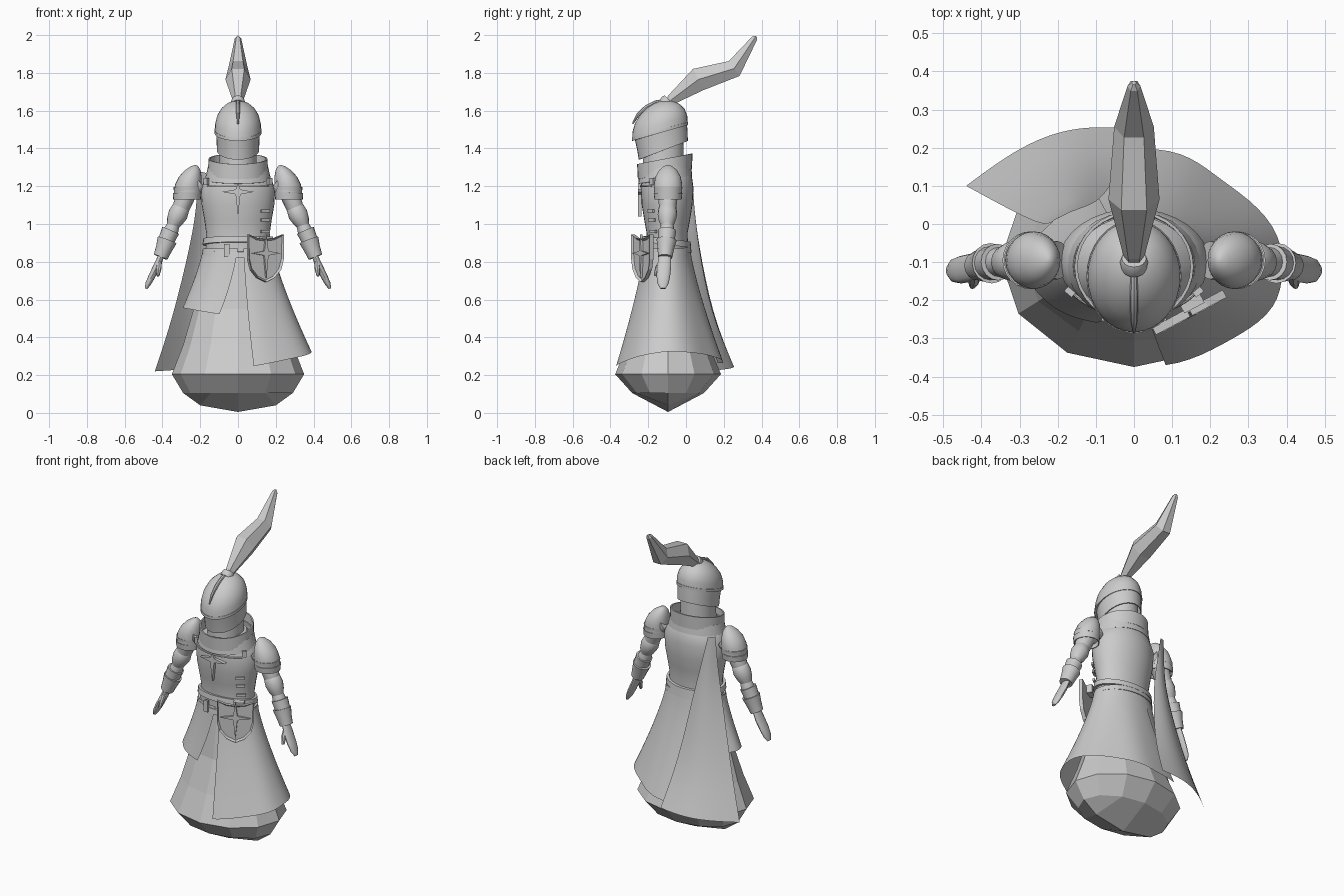
import bpy, bmesh
from math import sin, cos, pi, radians, sqrt
from mathutils import Vector, Matrix

if "Cube" in bpy.data.objects:
    bpy.data.objects.remove(bpy.data.objects["Cube"])

steel = bpy.data.materials.new("plain grey")
steel.use_nodes = True
GREY = (0.6, 0.6, 0.6, 1)
steel.diffuse_color = GREY
steel.node_tree.nodes["Principled BSDF"].inputs["Base Color"].default_value = GREY


def finish(name, bm, smooth=True, thick=0):
    bmesh.ops.recalc_face_normals(bm, faces=bm.faces)
    if thick:
        bmesh.ops.solidify(bm, geom=bm.faces[:], thickness=thick)
        bmesh.ops.recalc_face_normals(bm, faces=bm.faces)
    mesh = bpy.data.meshes.new(name)
    bm.to_mesh(mesh)
    bm.free()
    mesh.materials.append(steel)
    ob = bpy.data.objects.new(name, mesh)
    bpy.context.collection.objects.link(ob)
    bpy.ops.object.select_all(action="DESELECT")
    ob.select_set(True)
    bpy.context.view_layer.objects.active = ob
    if smooth:
        bpy.ops.object.shade_smooth_by_angle(angle=radians(40))
    return ob


def skin(name, rings, closed=True, caps=True, **kw):
    """Bridge rows of points into a surface."""
    bm = bmesh.new()
    rows = [[bm.verts.new(p) for p in ring] for ring in rings]
    n = len(rows[0])
    for a, b in zip(rows, rows[1:]):
        for i in range(n if closed else n - 1):
            j = (i + 1) % n
            bm.faces.new((a[i], a[j], b[j], b[i]))
    if caps and closed:
        bm.faces.new(rows[0])
        bm.faces.new(rows[-1])
    return finish(name, bm, **kw)


def ellipse(n, x, y, z, rx, ry, tilt=0):
    """Ring of points starting at the front and running towards the left."""
    angles = [2 * pi * i / n for i in range(n)]
    return [(x + sin(t) * rx, y - cos(t) * ry, z - tilt * cos(t) * ry) for t in angles]


def loft(name, rings, n=32, x=0, y=-0.1, tilt=0, **kw):
    """Stack of ellipses given as (z, rx, ry, optional dx, optional dy)."""
    out = []
    for z, rx, ry, *d in rings:
        dx, dy = (d + [0, 0])[:2]
        out.append(ellipse(n, x + dx, y + dy, z, rx, ry, tilt))
    return skin(name, out, **kw)


def limb(name, pts, n=16, flat=1, **kw):
    """Tube through (x, y, z, radius); flat scales it across the second direction."""
    out = []
    for i, (x, y, z, r) in enumerate(pts):
        a, b = pts[max(i - 1, 0)], pts[min(i + 1, len(pts) - 1)]
        d = (Vector(b[:3]) - Vector(a[:3])).normalized()
        ref = Vector((1, 0, 0)) if abs(d.x) < 1e-4 else Vector((0, 1, 0))
        u = (ref - d * ref.dot(d)).normalized()
        w = d.cross(u)
        out.append([Vector((x, y, z)) + u * r * cos(2 * pi * k / n)
                    + w * r * flat * sin(2 * pi * k / n) for k in range(n)])
    return skin(name, out, **kw)


def plate(name, outline, depth, place, rim=0):
    """Upright slab facing -y, with an optional raised rim."""
    bm = bmesh.new()
    face = bm.faces.new([bm.verts.new((x, 0, z)) for x, z in outline])
    ext = bmesh.ops.extrude_face_region(bm, geom=[face])["geom"]
    bmesh.ops.translate(bm, vec=(0, -depth, 0),
                        verts=[g for g in ext if isinstance(g, bmesh.types.BMVert)])
    if rim:
        front = [g for g in ext if isinstance(g, bmesh.types.BMFace)]
        bmesh.ops.inset_region(bm, faces=front, thickness=rim)
        bmesh.ops.translate(bm, vec=(0, depth * 0.5, 0), verts=front[0].verts)
    bm.transform(place)
    return finish(name, bm, smooth=False)


def box(name, centre, size, turn=0):
    w, d, h = size
    place = Matrix.Translation(centre) @ Matrix.Rotation(radians(turn), 4, "Z")
    return plate(name, [(-w, -h), (w, -h), (w, h), (-w, h)], d, place)


def star(up, down, side, inner):
    return [(0, up), (inner, inner), (side, 0), (inner, -inner),
            (0, -down), (-inner, -inner), (-side, 0), (-inner, inner)]


# Faceted underskirt, closed below by a coarse grid of faces
loft("underskirt", [(0.86, 0.165, 0.105), (0.55, 0.235, 0.15), (0.36, 0.29, 0.215),
                    (0.205, 0.35, 0.28), (0.105, 0.29, 0.19)],
     n=12, y=-0.095, smooth=False, caps=False)
rim = ellipse(12, 0, -0.095, 0.105, 0.29, 0.19)
keel = [rim[9], (-0.2, -0.095, 0.04), (0, -0.095, 0.005), (0.2, -0.095, 0.04), rim[3]]
skin("skirt_base", [rim[10:] + rim[:3], keel, rim[8:3:-1]], closed=False, smooth=False)


# Draped overskirts: long on the left, short on the right
def drape(name, top, low, rx, front, back, hem, ripple):
    rows = []
    for j in range(11):
        v = j / 10
        f = v ** 1.25
        row = []
        for i in range(41):
            u = i / 40
            a0 = radians(top[0] + (top[1] - top[0]) * u)
            a1 = radians(low[0] + (low[1] - low[0]) * u)
            a = a0 + (a1 - a0) * v
            ry = front if cos(a) > 0 else back
            side = rx if cos(a) > 0 else rx * (1 - 0.12 * sin(2 * a) ** 2)
            fold = 1 + ripple * v * sin(7 * a)
            z = 0.87 + (hem(a) - 0.87) * v
            row.append((sin(a) * (0.185 + (side - 0.185) * f) * fold,
                        -0.1 - cos(a) * (0.122 + (ry - 0.122) * f) * fold, z))
        rows.append(row)
    return skin(name, rows, closed=False)


drape("long_overskirt", (9, 200), (12, 205), 0.395, 0.272, 0.295,
      lambda a: 0.265 + 0.06 * max(0, sin(a)) - 0.03 * max(0, cos(a)), 0.015)
drape("short_overskirt", (0, -160), (-20, -165), 0.29, 0.17, 0.19,
      lambda a: 0.505 - 0.05 * sin(a), 0.01)

# Cape hanging from the right shoulder
left = [(-0.17, 0.03, 1.27), (-0.13, 0.045, 1.08), (-0.09, 0.06, 0.9),
        (-0.04, 0.13, 0.52), (0, 0.25, 0.25)]
right = [(-0.21, 0.01, 1.28), (-0.22, 0.0, 1.08), (-0.25, 0.0, 0.9),
         (-0.34, 0.045, 0.52), (-0.44, 0.1, 0.22)]
rows = []
for j, (a, b) in enumerate(zip(left, right)):
    rows.append([Vector(a).lerp(Vector(b), i / 6)
                 + Vector((0, 0.06 * sin(pi * i / 6) * j / 4, 0)) for i in range(7)])
cape = skin("cape", rows, closed=False)
sub = cape.modifiers.new("smooth", "SUBSURF")
sub.levels = sub.render_levels = 2
sub.boundary_smooth = "PRESERVE_CORNERS"

# Torso, breastplate details and belts
loft("torso", [(0.84, 0.172, 0.113), (0.95, 0.168, 0.108), (1.02, 0.178, 0.121),
               (1.1, 0.192, 0.134), (1.19, 0.197, 0.14), (1.26, 0.165, 0.13),
               (1.31, 0.11, 0.1)])
loft("upper_belt", [(0.89, 0.188, 0.128), (0.922, 0.184, 0.124)], tilt=-0.12,
     thick=0.006)
loft("lower_belt", [(0.835, 0.192, 0.13), (0.865, 0.188, 0.126)], tilt=0.1,
     thick=0.006)
box("belt_buckle", (-0.06, -0.218, 0.86), (0.014, 0.014, 0.035))
for z in (0.96, 1.02, 1.07):
    box("side_strap", (0.14, -0.168 - (z - 0.96) * 0.12, z), (0.026, 0.012, 0.008), 35)
for s in (-1, 1):
    box("shoulder_buckle", (s * 0.163, -0.172, 1.225), (0.013, 0.016, 0.018), s * 40)
limb("neckline_trim", [(x, -0.1 - 0.14 * sqrt(1 - (x / 0.197) ** 2), 1.2, 0.005)
                       for x in [0.02 * k for k in range(-8, 9)]], n=8)
plate("chest_star", star(0.045, 0.13, 0.085, 0.013), 0.02,
      Matrix.Translation((0, -0.235, 1.17)))

# Collar
loft("gorget", [(1.235, 0.175, 0.143), (1.3, 0.16, 0.135)],
     y=-0.11, tilt=0.15, caps=False, thick=0.006)
loft("collar", [(1.265, 0.152, 0.135), (1.345, 0.148, 0.139)],
     y=-0.112, tilt=0.2, caps=False, thick=0.008)
loft("neck", [(1.26, 0.1, 0.11), (1.47, 0.095, 0.105)], y=-0.12)

# Helmet
loft("face_guard", [(1.39, 0.112, 0.13, 0, 0.015), (1.44, 0.113, 0.133, 0, 0.01),
                    (1.51, 0.117, 0.138)], y=-0.135, tilt=0.38, caps=False, thick=0.006)
loft("helmet_dome", [(1.485, 0.123, 0.147), (1.53, 0.121, 0.145), (1.57, 0.111, 0.132),
                     (1.605, 0.09, 0.106), (1.632, 0.06, 0.07), (1.645, 0.03, 0.036),
                     (1.65, 0.004, 0.004)], y=-0.138, tilt=0.28)
loft("brow_rim", [(1.482, 0.125, 0.149), (1.498, 0.125, 0.149)], y=-0.138, tilt=0.28,
     caps=False, thick=0.004)
limb("helmet_crest", [(0, -0.283, 1.53, 0.004), (0, -0.255, 1.577, 0.009),
                      (0, -0.21, 1.619, 0.011), (0, -0.16, 1.645, 0.01),
                      (0, -0.11, 1.655, 0.007)], n=8)
limb("plume_socket", [(0, -0.115, 1.633, 0.034), (0, -0.1, 1.648, 0.037),
                      (0, -0.09, 1.658, 0.032)])
limb("plume", [(0, -0.1, 1.635, 0.022), (0, -0.075, 1.66, 0.03),
               (0, 0.065, 1.765, 0.067), (0, 0.255, 1.823, 0.052),
               (0, 0.362, 1.982, 0.017), (0, 0.37, 1.994, 0.006)],
     n=6, flat=1.08, smooth=False)

# Arms, built once per side
for s, side in ((1, "left"), (-1, "right")):
    def arm(part, pts, **kw):
        limb(side + "_" + part, [(s * x, y, z, r) for x, y, z, r in pts], **kw)

    loft(side + "_pauldron", [(1.17, 0.073, 0.074, s * 0.266), (1.21, 0.07, 0.075, s * 0.263),
                              (1.25, 0.06, 0.067, s * 0.253), (1.285, 0.041, 0.047, s * 0.24),
                              (1.305, 0.02, 0.024, s * 0.23), (1.312, 0.005, 0.006, s * 0.226)],
         n=24, y=-0.095)
    for k in range(2):
        loft(side + "_pauldron_lame", [(1.13 + 0.03 * k, 0.073, 0.072),
                                       (1.165 + 0.03 * k, 0.075, 0.076)],
             n=24, x=s * (0.27 - 0.004 * k), y=-0.095, caps=False, thick=0.004)
    arm("upper_arm", [(0.2, -0.095, 1.22, 0.05), (0.27, -0.095, 1.17, 0.055),
                      (0.3, -0.097, 1.09, 0.046), (0.325, -0.098, 1.03, 0.036)])
    arm("elbow_guard", [(0.295, -0.098, 1.11, 0.03), (0.303, -0.098, 1.085, 0.047),
                        (0.318, -0.098, 1.05, 0.052), (0.335, -0.1, 1.015, 0.044),
                        (0.348, -0.1, 0.985, 0.03)])
    arm("forearm", [(0.34, -0.1, 1.0, 0.033), (0.36, -0.1, 0.95, 0.041),
                    (0.385, -0.105, 0.89, 0.04), (0.405, -0.11, 0.83, 0.03)])
    arm("upper_cuff", [(0.357, -0.1, 0.965, 0.048), (0.37, -0.102, 0.935, 0.045),
                       (0.378, -0.103, 0.915, 0.044)])
    arm("lower_cuff", [(0.375, -0.103, 0.915, 0.053), (0.392, -0.107, 0.87, 0.044),
                       (0.41, -0.11, 0.825, 0.038)])
    arm("hand", [(0.405, -0.11, 0.835, 0.032), (0.428, -0.115, 0.78, 0.037),
                 (0.455, -0.12, 0.725, 0.036), (0.475, -0.122, 0.685, 0.03),
                 (0.487, -0.122, 0.658, 0.014)], flat=0.5)
    arm("thumb", [(0.418, -0.13, 0.8, 0.015), (0.42, -0.15, 0.765, 0.015),
                  (0.424, -0.163, 0.725, 0.008)], n=8)

# Small hip shield on the left
place = Matrix.Translation((0.14, -0.222, 0.825)) @ Matrix.Rotation(radians(28), 4, "Z")
shape = [(0, 0.095), (0.05, 0.1), (0.105, 0.12), (0.105, -0.01), (0.09, -0.065),
         (0.05, -0.11), (0, -0.132)]
outline = shape + [(-x, z) for x, z in shape[-2:0:-1]]
plate("hip_shield", outline, 0.022, place, rim=0.01)
plate("shield_star", star(0.1, 0.13, 0.085, 0.012), 0.014,
      place @ Matrix.Translation((0, -0.01, 0.02)))
box("shield_hanger", (0.14, -0.185, 0.91), (0.03, 0.04, 0.025), 28)
